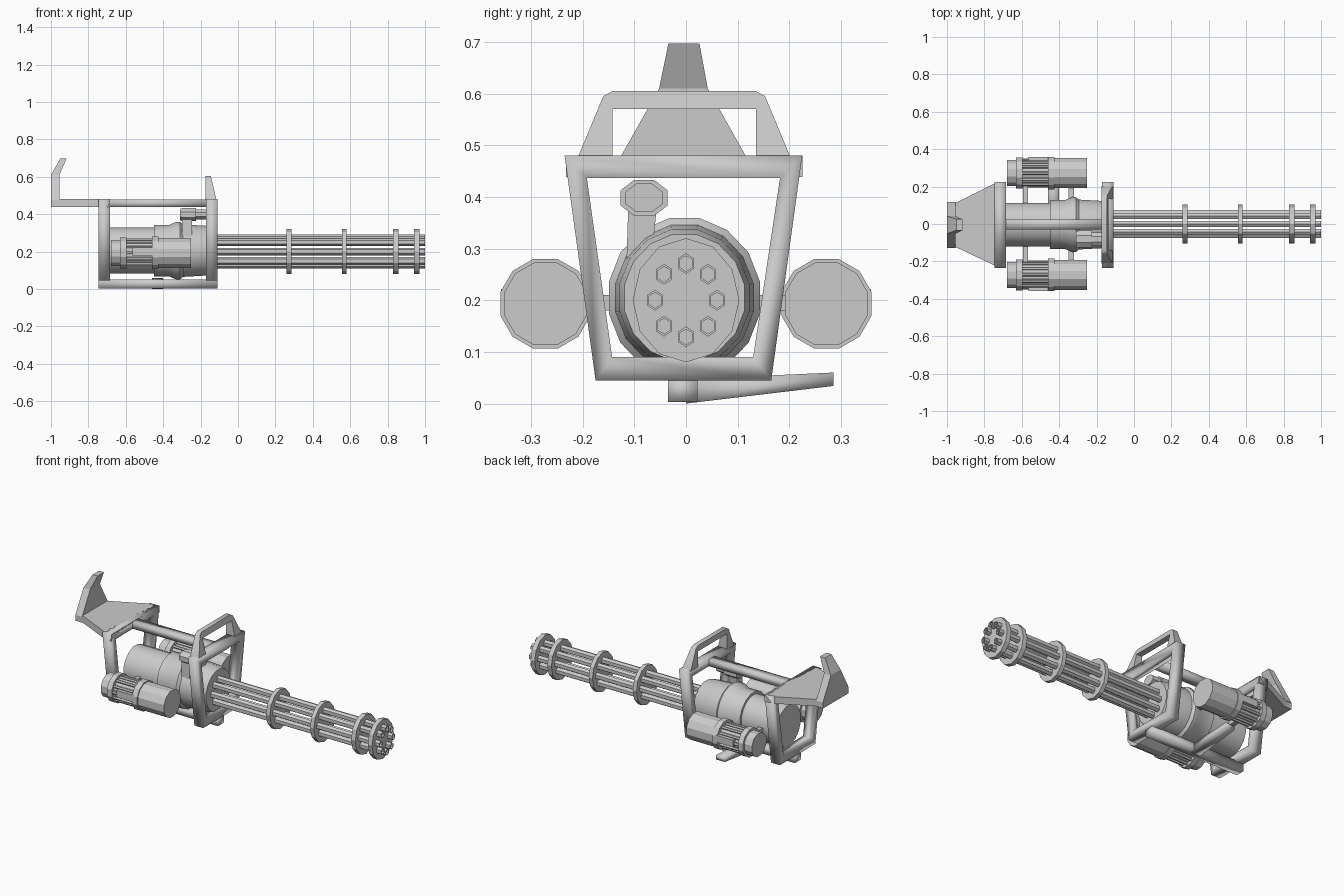
import bpy, bmesh
from math import cos, sin, pi, radians

if "Cube" in bpy.data.objects:
    bpy.data.objects.remove(bpy.data.objects["Cube"])

def loft(name, sections, closed=False, smooth=None):
    """Skin a list of equal-length point loops; cap the ends unless closed."""
    bm = bmesh.new()
    rows = [[bm.verts.new(p) for p in s] for s in sections]
    n = len(rows[0])
    pairs = list(zip(rows, rows[1:])) + ([(rows[-1], rows[0])] if closed else [])
    for a, b in pairs:
        for i in range(n):
            j = (i + 1) % n
            bm.faces.new((a[i], a[j], b[j], b[i]))
    if not closed:
        bm.faces.new(rows[0][::-1])
        bm.faces.new(rows[-1])
    bmesh.ops.recalc_face_normals(bm, faces=bm.faces)
    me = bpy.data.meshes.new(name)
    bm.to_mesh(me)
    bm.free()
    ob = bpy.data.objects.new(name, me)
    bpy.context.collection.objects.link(ob)
    if smooth:
        bpy.ops.object.select_all(action='DESELECT')
        ob.select_set(True)
        bpy.context.view_layer.objects.active = ob
        bpy.ops.object.shade_smooth_by_angle(angle=radians(smooth))
    return ob

def lathe(name, profile, y, z, sides, sy=1.0, phase=0.0, smooth=None):
    """Turn (x, radius) pairs around an axis parallel to x."""
    angs = [2 * pi * (i + phase) / sides for i in range(sides)]
    return loft(name, [[(x, y + sy * r * cos(a), z + r * sin(a)) for a in angs]
                       for x, r in profile], smooth=smooth)

def slab(name, yz, x0, x1, smooth=None):
    """Extrude a (y, z) outline between two x positions."""
    return loft(name, [[(x, y, z) for y, z in yz] for x in (x0, x1)], smooth=smooth)

def box(name, x, y, z, smooth=None):
    return slab(name, [(y[0], z[0]), (y[1], z[0]), (y[1], z[1]), (y[0], z[1])], *x, smooth=smooth)

# rotating barrel cluster with clamp discs
CZ = 0.2
for i in range(8):
    a = 2 * pi * i / 8
    lathe(f"barrel_{i + 1}", [(-0.16, .02), (1, .02), (1, .015), (.985, .015)],
          0.06 * cos(a), CZ + 0.071 * sin(a), 6, sy=0.9, phase=0.5)
for i, (a, b) in enumerate([(.26, .285), (.555, .58), (.83, .858), (.942, .97)]):
    lathe(f"barrel_clamp_{i + 1}", [(a, .12), (b, .12)], 0, CZ, 12, sy=0.86)

# main receiver body
lathe("receiver", [(-.685, .125), (-.45, .125), (-.45, .14), (-.37, .14), (-.33, .157),
                   (-.31, .157), (-.295, .143), (-.16, .135), (-.13, .125)],
      -0.003, 0.205, 16, sy=0.95, phase=0.5, smooth=30)

# front and rear carrying frames (tapered rings)
outer = [(-.235, .48), (.225, .48), (.165, .045), (-.175, .045)]
inner = [(-.192, .437), (.182, .437), (.13, .09), (-.143, .09)]
for name, x0, x1 in (("front_frame", -.17, -.11), ("rear_frame", -.745, -.685)):
    loft(name, [[(x, y, z) for y, z in loop] for loop, x in
                ((outer, x0), (outer, x1), (inner, x1), (inner, x0))],
         closed=True, smooth=100)

# carry handle hoop above the front frame, thinning towards the top
hoop = [(-.21, .475), (-.16, .595), (-.142, .605), (.135, .605), (.153, .595), (.203, .475),
        (.135, .475), (.135, .57), (-.142, .57), (-.142, .475)]
loft("handle_hoop", [[(-.174, y, z) for y, z in hoop],
                     [(-.115 - .03 * (z - .475) / .13, y, z) for y, z in hoop]], smooth=40)

# top and bottom rails, side grip
box("top_rail", (-.72, -.13), (-.03, .025), (.438, .478), smooth=100)
box("bottom_rail", (-.745, -.11), (-.035, .022), (.003, .05), smooth=100)
loft("side_grip", [[(x, y, z) for x, z in ((-.46, z0), (-.40, z0), (-.40, z1), (-.46, z1))]
                   for y, z0, z1 in ((0, 0, .047), (.285, .034, .06))], smooth=100)

# shoulder plate and its upright rest
plan = [(-.685, -.232), (-.745, -.222), (-.95, -.125), (-1, -.125),
        (-1, .115), (-.95, .115), (-.745, .217), (-.685, .225)]
loft("shoulder_plate", [[(x, y, z) for x, y in plan] for z in (.438, .48)], smooth=30)
loft("shoulder_rest", [[(x0, y0, z), (x1, y0, z), (x1, y1, z), (x0, y1, z)]
                       for x0, x1, y0, y1, z in ((-1, -.955, -.128, .118, .475),
                                                 (-1, -.955, -.052, .042, .61),
                                                 (-.95, -.917, -.034, .026, .697))])

# side motors, one each side
for s, side in ((-1, "right"), (1, "left")):
    y, z = s * 0.272, 0.193
    lathe(f"{side}_motor", [(-.68, .072), (-.63, .072), (-.63, .086), (-.597, .086),
                            (-.597, .066), (-.46, .066), (-.46, .09), (-.425, .09),
                            (-.425, .083), (-.25, .083)], y, z, 12, phase=0.5)
    for k in range(12):
        a = 2 * pi * k / 12
        lathe(f"{side}_motor_rod_{k + 1}", [(-.6, .009), (-.45, .009)],
              y + .068 * cos(a), z + .068 * sin(a), 6)
    # outer clip and the two struts to the receiver
    yo = sorted((s * .33, s * .358))
    box(f"{side}_motor_clip", (-.565, -.45), yo, (.18, .222))
    for j, x in enumerate((-.58, -.335)):
        yi = sorted((s * .09, s * .21))
        box(f"{side}_strut_{j + 1}", (x - .014, x + .014), yi, (.18, .21))

# small sight drum on a leaning bracket
lathe("sight_drum", [(-.31, .033), (-.295, .038), (-.225, .038), (-.225, .03), (-.17, .03)],
      -.081, .398, 8, sy=1.3, phase=0.5)
slab("sight_bracket", [(-.115, .28), (-.065, .30), (-.057, .375), (-.112, .375)], -.3, -.245)
